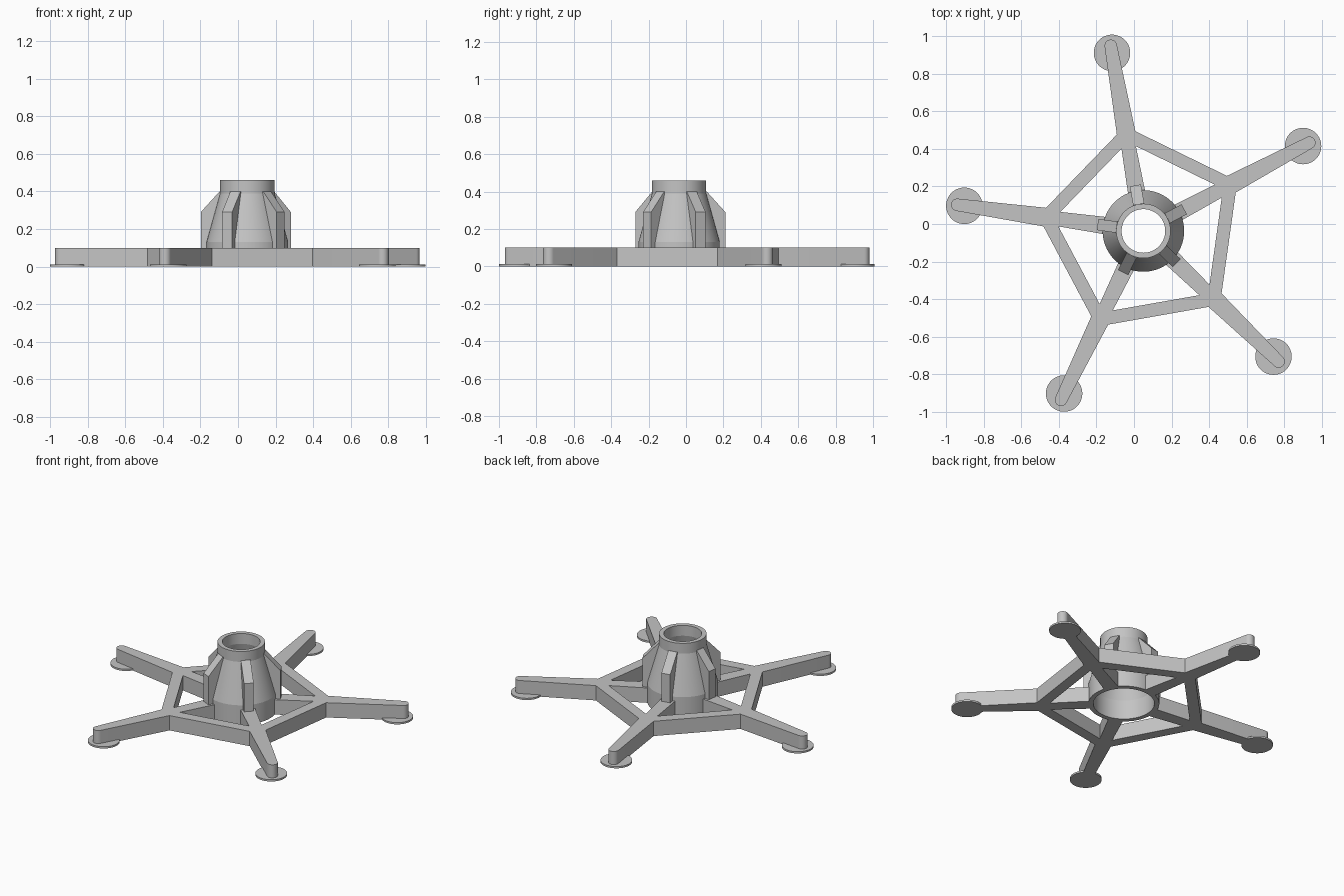
import bpy, bmesh
from math import radians, sin, cos, pi, asin, sqrt
from mathutils import Matrix, Vector

cube = bpy.data.objects.get("Cube")
if cube:
    bpy.data.objects.remove(cube, do_unlink=True)

HUB = Vector((0.05, -0.037, 0))
STEP = radians(72)
ANGLES = [radians(100) + k * STEP for k in range(5)]
FRAME_H = 0.1

grey = bpy.data.materials.new("light grey plastic")
grey.use_nodes = True
COLOUR = (0.55, 0.55, 0.55, 1)
grey.diffuse_color = COLOUR
grey.node_tree.nodes["Principled BSDF"].inputs["Base Color"].default_value = COLOUR


def polar(along, side, angle):
    """Point at a distance along an arm and sideways from its axis."""
    return (along * cos(angle) - side * sin(angle),
            along * sin(angle) + side * cos(angle))


def add_object(name, mesh):
    mesh.materials.clear()
    mesh.materials.append(grey)
    obj = bpy.data.objects.new(name, mesh)
    bpy.context.collection.objects.link(obj)
    obj.location = HUB
    bpy.ops.object.select_all(action='DESELECT')
    obj.select_set(True)
    bpy.context.view_layer.objects.active = obj
    bpy.ops.object.shade_smooth_by_angle(angle=radians(12))
    return obj


def finish(name, bm):
    bmesh.ops.remove_doubles(bm, verts=bm.verts, dist=1e-5)
    bmesh.ops.recalc_face_normals(bm, faces=bm.faces)
    mesh = bpy.data.meshes.new(name)
    bm.to_mesh(mesh)
    bm.free()
    return add_object(name, mesh)


# Star frame: one outline with five window holes and a centre hole
def ring_point(apothem, half_width):
    return (apothem - half_width * sin(STEP / 2)) / cos(STEP / 2)


outline, holes = [], []
OUTER, INNER = 0.458, 0.388
KNEE, SPOKE, ROOT, TIP = 0.05, 0.039, 0.046, 0.033
WELL = 0.212
for a in ANGLES:
    knee = ring_point(OUTER, KNEE)
    outline.append(polar(knee, -KNEE, a))
    for i in range(17):
        t = -pi / 2 + pi * i / 16
        outline.append(polar(1.0 + TIP * cos(t), TIP * sin(t), a))
    outline.append(polar(knee, KNEE, a))

    corner = ring_point(INNER, SPOKE)
    margin = asin(ROOT / WELL)
    hole = [polar(corner, -SPOKE, a + STEP), polar(corner, SPOKE, a)]
    for i in range(9):
        t = a + margin + (STEP - 2 * margin) * i / 8
        hole.append(polar(WELL, 0, t))
    holes.append(hole)
holes.append([polar(0.2, 0, 2 * pi * i / 64) for i in range(64)])

curve = bpy.data.curves.new("frame_outline", 'CURVE')
curve.dimensions = '2D'
curve.fill_mode = 'BOTH'
curve.extrude = FRAME_H / 2
for loop in [outline] + holes:
    spline = curve.splines.new('POLY')
    spline.points.add(len(loop) - 1)
    for p, (x, y) in zip(spline.points, loop):
        p.co = (x, y, 0, 1)
    spline.use_cyclic_u = True
helper = bpy.data.objects.new("frame_outline", curve)
bpy.context.collection.objects.link(helper)
deps = bpy.context.evaluated_depsgraph_get()
flat = bpy.data.meshes.new_from_object(helper.evaluated_get(deps))
bm = bmesh.new()
bm.from_mesh(flat)
bmesh.ops.translate(bm, verts=bm.verts, vec=(0, 0, FRAME_H / 2))
bpy.data.objects.remove(helper, do_unlink=True)
finish("star_frame", bm)

# Hollow hub socket, turned from a closed wall profile
profile = [(0.217, 0), (0.217, 0.13), (0.145, 0.39), (0.145, 0.46),
           (0.116, 0.46), (0.116, 0.39), (0.187, 0.13), (0.187, 0)]
bm = bmesh.new()
verts = [bm.verts.new((r, 0, z)) for r, z in profile]
edges = [bm.edges.new((v, verts[i - 1])) for i, v in enumerate(verts)]
bmesh.ops.spin(bm, geom=verts + edges, cent=(0, 0, 0), axis=(0, 0, 1),
               angle=2 * pi, steps=64)
finish("hub_socket", bm)

# Gusset ribs bracing the hub above each arm
for n, a in enumerate(ANGLES):
    bm = bmesh.new()
    side = [(0.205, 0.09), (0.246, 0.09), (0.246, 0.29), (0.145, 0.4),
            (0.135, 0.4), (0.135, 0.375)]
    face = bm.faces.new([bm.verts.new((r, -0.03, z)) for r, z in side])
    out = bmesh.ops.extrude_face_region(bm, geom=[face])["geom"]
    bmesh.ops.translate(bm, verts=[v for v in out if isinstance(v, bmesh.types.BMVert)],
                        vec=(0, 0.06, 0))
    bmesh.ops.rotate(bm, verts=bm.verts, matrix=Matrix.Rotation(a, 3, 'Z'))
    finish(f"hub_rib_{n + 1}", bm)

# Thin round foot pads under the arm tips
for n, a in enumerate(ANGLES):
    bm = bmesh.new()
    x, y = polar(0.962, 0, a)
    bmesh.ops.create_cone(bm, cap_ends=True, segments=48, radius1=0.097, radius2=0.097,
                          depth=0.012, matrix=Matrix.Translation((x, y, 0.006)))
    finish(f"foot_pad_{n + 1}", bm)
